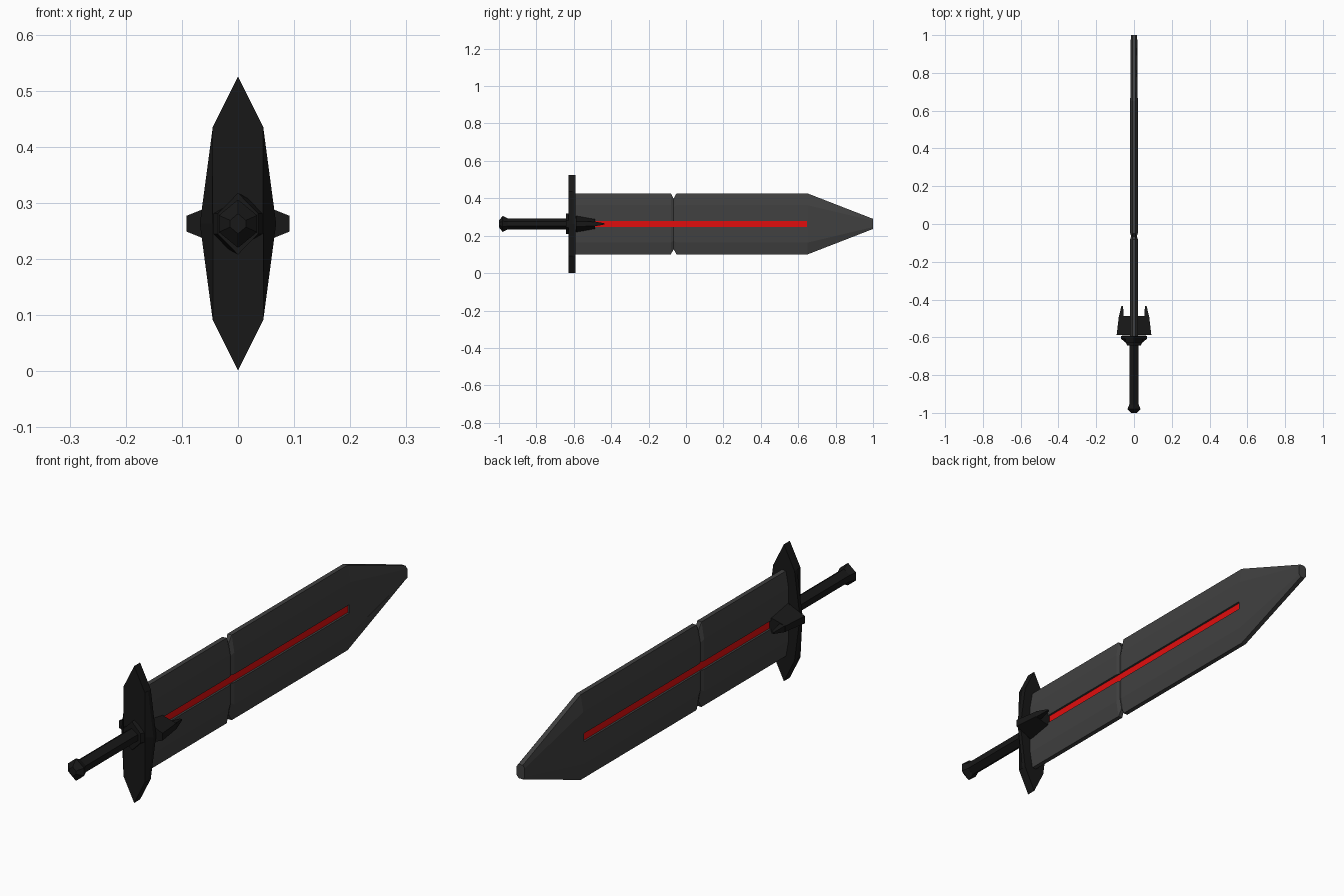
import bpy, bmesh

if "Cube" in bpy.data.objects:
    bpy.data.objects.remove(bpy.data.objects["Cube"])

CZ = 0.263  # height of the sword's axis


def material(name, rgb):
    m = bpy.data.materials.new(name)
    m.diffuse_color = (*rgb, 1)
    m.use_nodes = True
    m.node_tree.nodes["Principled BSDF"].inputs["Base Color"].default_value = m.diffuse_color
    return m


BLACK = material("black_metal", (0.009, 0.009, 0.009))
GREY = material("dark_grey", (0.052, 0.052, 0.052))
RED = material("red", (0.75, 0.004, 0.004))


def loft(name, sections, mat):
    """Skin closed (x, z) outlines placed along y; sections = [(y, outline)]."""
    bm = bmesh.new()
    rings = [[bm.verts.new((x, y, CZ + z)) for x, z in pts] for y, pts in sections]
    n = len(rings[0])
    for a, b in zip(rings, rings[1:]):
        for i in range(n):
            j = (i + 1) % n
            bm.faces.new((a[i], a[j], b[j], b[i]))
    bm.faces.new(rings[0])
    bm.faces.new(rings[-1])
    bmesh.ops.recalc_face_normals(bm, faces=bm.faces)
    me = bpy.data.meshes.new(name)
    bm.to_mesh(me)
    bm.free()
    ob = bpy.data.objects.new(name, me)
    bpy.context.collection.objects.link(ob)
    me.materials.append(mat)
    return ob


def hexagon(w, h, side):
    """Upright hexagon: points at top and bottom, vertical sides."""
    return [(0, h), (w, side), (w, -side), (0, -h), (-w, -side), (-w, side)]


def blade_outline(t, h, flat, edge):
    """Octagon: flat faces of half thickness t, bevelled to the edges."""
    return [(edge, h), (t, flat), (t, -flat), (edge, -h),
            (-edge, -h), (-t, -flat), (-t, flat), (-edge, h)]


def rect(x0, x1, h):
    return [(x0, -h), (x1, -h), (x1, h), (x0, h)]


# Blade with a notch round it and a blunt tapered tip
full = blade_outline(0.02, 0.163, 0.1, 0.009)
blade = loft("blade", [
    (-0.61, full), (-0.081, full),
    (-0.066, blade_outline(0.015, 0.135, 0.09, 0.006)),
    (-0.051, full), (0.65, full),
    (1.0, blade_outline(0.017, 0.027, 0.017, 0.009))], GREY)

# Channel cut through the blade, filled with a recessed red strip
cutter = loft("channel_cutter", [(-0.58, rect(-0.1, 0.1, 0.016)),
                                 (0.647, rect(-0.1, 0.1, 0.016))], GREY)
cutter.hide_render = True
cutter.hide_viewport = True
cut = blade.modifiers.new("channel", "BOOLEAN")
cut.object = cutter
cut.operation = "DIFFERENCE"
cut.solver = "EXACT"
loft("red_strip", [(-0.59, rect(-0.012, 0.012, 0.0165)),
                   (0.648, rect(-0.012, 0.012, 0.0165))], RED)

# Cross guard, its sides flaring towards the blade
def guard_outline(mid):
    half = [(0, 0.262), (0.045, 0.172), (mid, 0), (0.045, -0.172)]
    return half + [(-x, -z) for x, z in half]


loft("guard", [(-0.628, guard_outline(0.045)), (-0.608, guard_outline(0.068)),
               (-0.592, guard_outline(0.068))], BLACK)

# Grip, pommel and collar
grip = hexagon(0.025, 0.029, 0.012)
loft("grip", [(-0.97, grip), (-0.62, grip)], BLACK)
loft("pommel", [(-1.0, hexagon(0.014, 0.018, 0.006)),
                (-0.98, hexagon(0.034, 0.043, 0.015)),
                (-0.955, hexagon(0.025, 0.03, 0.012))], BLACK)
loft("collar", [(-0.642, hexagon(0.036, 0.055, 0.018)),
                (-0.59, hexagon(0.064, 0.055, 0.018))], BLACK)


# Clasps on both faces of the blade, each ending in a spike
def clasp_outline(s, x1, inner, outer):
    return [(s * 0.012, -inner), (s * x1, -outer), (s * x1, outer), (s * 0.012, inner)]


for side, s in (("left", -1), ("right", 1)):
    loft(side + "_clasp", [(-0.588, clasp_outline(s, 0.092, 0.046, 0.014)),
                           (-0.487, clasp_outline(s, 0.08, 0.028, 0.011))], BLACK)
    loft(side + "_spike", [(-0.49, rect(s * 0.054, s * 0.08, 0.013)),
                           (-0.435, rect(s * 0.058, s * 0.067, 0.003))], BLACK)
